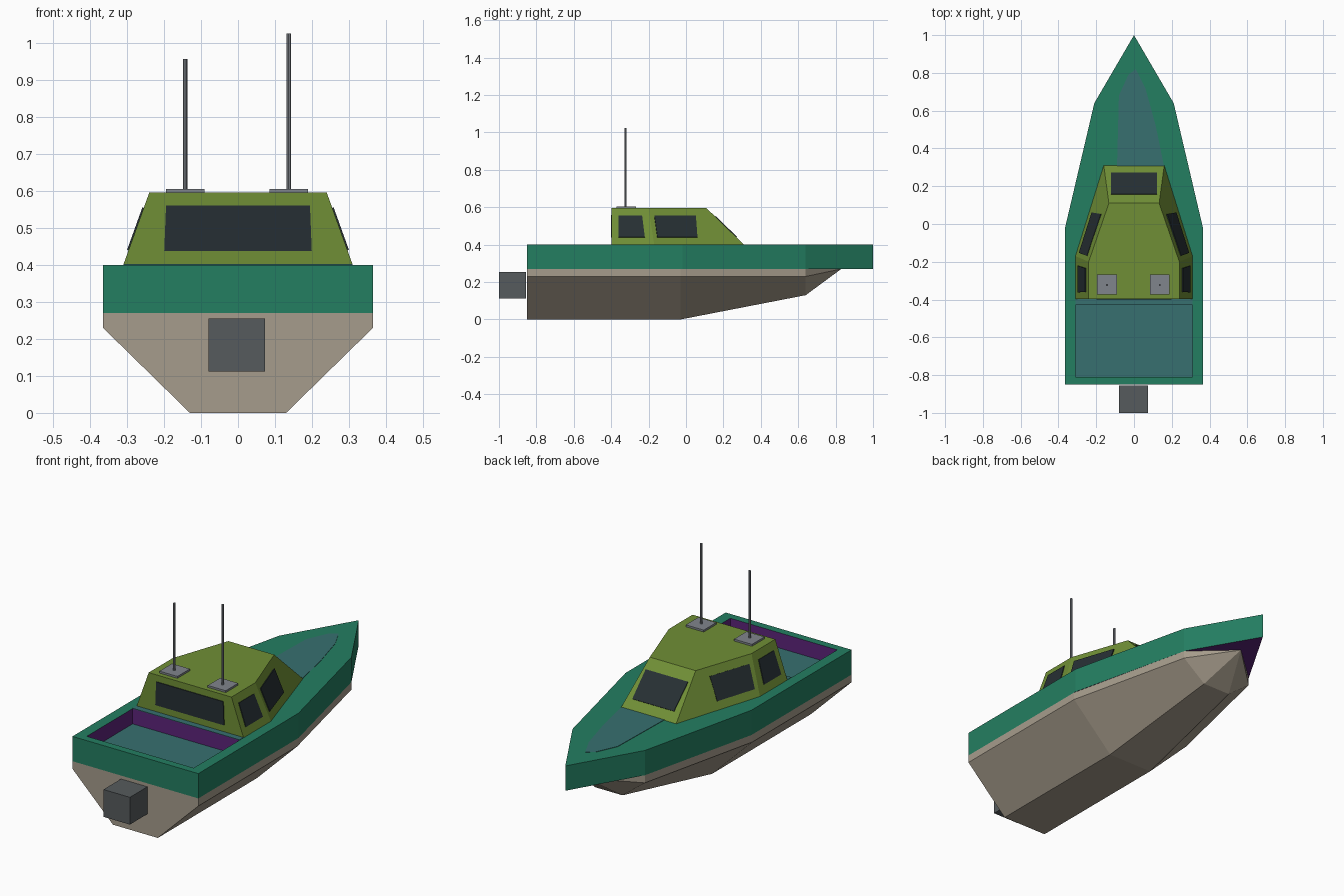
import bpy, bmesh
from mathutils import Vector

if "Cube" in bpy.data.objects:
    bpy.data.objects.remove(bpy.data.objects["Cube"])


def material(name, rgb):
    m = bpy.data.materials.new(name)
    lin = [(c / 255 / 12.92) if c < 11 else ((c / 255 + 0.055) / 1.055) ** 2.4 for c in rgb]
    m.diffuse_color = (*lin, 1)
    m.use_nodes = True
    m.node_tree.nodes["Principled BSDF"].inputs["Base Color"].default_value = m.diffuse_color
    return m


GREEN = material("sea_green", (36, 126, 97))
TAN = material("hull_tan", (166, 156, 140))
OLIVE = material("cabin_olive", (112, 143, 54))
GLASS = material("dark_glass", (38, 47, 51))
TEAL = material("deck_teal", (55, 112, 112))
PURPLE = material("cockpit_purple", (92, 36, 122))
DARK = material("motor_grey", (86, 91, 93))
GREY = material("fitting_grey", (128, 133, 140))


def build(name, verts, faces, mats, rule=None, fix=True):
    """Mesh from points and faces; rule(face) picks the material index."""
    bm = bmesh.new()
    vs = [bm.verts.new(v) for v in verts]
    for f in faces:
        bm.faces.new([vs[i] for i in f])
    if fix:
        bmesh.ops.recalc_face_normals(bm, faces=bm.faces)
    if rule:
        for f in bm.faces:
            f.material_index = rule(f)
    me = bpy.data.meshes.new(name)
    bm.to_mesh(me)
    bm.free()
    for m in mats:
        me.materials.append(m)
    ob = bpy.data.objects.new(name, me)
    bpy.context.collection.objects.link(ob)
    return ob


def prism(name, bottom, top, mat):
    """Solid between two matching loops of points."""
    n = len(bottom)
    faces = [tuple(range(n)), tuple(range(n, 2 * n))]
    faces += [(i, (i + 1) % n, n + (i + 1) % n, n + i) for i in range(n)]
    return build(name, list(bottom) + list(top), faces, [mat])


def slab(name, outline, z0, z1, mat):
    return prism(name, [(x, y, z0) for x, y in outline], [(x, y, z1) for x, y in outline], mat)


def rect(x0, x1, y0, y1):
    return [(x0, y0), (x1, y0), (x1, y1), (x0, y1)]


# Lower hull: three cross-sections closing to a point under the bow
verts, faces = [], []
for y, b, zb, w in [(-0.85, 0.13, 0, 0.365), (-0.03, 0.13, 0, 0.365), (0.64, 0.08, 0.13, 0.21)]:
    verts += [(-w, y, 0.27), (-w, y, 0.23), (-b, y, zb), (b, y, zb), (w, y, 0.23), (w, y, 0.27)]
for s in (0, 6):
    faces += [(s + i, s + (i + 1) % 6, s + 6 + (i + 1) % 6, s + 6 + i) for i in range(6)]
verts.append((0, 0.83, 0.27))
faces += [tuple(range(6))] + [(12 + i, 12 + (i + 1) % 6, 18) for i in range(6)]
build("lower_hull", verts, faces, [TAN])

# Upper hull band with foredeck and recessed cockpit
outline = [(-0.365, -0.85), (0.365, -0.85), (0.365, -0.02), (0.21, 0.64),
           (0, 1), (-0.21, 0.64), (-0.365, -0.02)]
well = rect(-0.31, 0.31, -0.81, -0.43)
verts = ([(x, y, 0.40) for x, y in outline] + [(x, y, 0.27) for x, y in outline]
         + [(x, y, 0.40) for x, y in well] + [(x, y, 0.32) for x, y in well])
faces = [(0, 1, 15, 14), (1, 2, 16, 15), (16, 2, 3, 4, 5, 6, 17), (6, 0, 14, 17)]
faces += [(i, (i + 1) % 7, 7 + (i + 1) % 7, 7 + i) for i in range(7)]
faces += [tuple(range(7, 14)), (18, 19, 20, 21)]
faces += [(14 + i, 14 + (i + 1) % 4, 18 + (i + 1) % 4, 18 + i) for i in range(4)]


def band_colour(f):
    c = f.calc_center_median()
    if f.normal.z < -0.5:
        return 1                      # underside of the bow
    if f.normal.z > 0.5:
        return 2 if c.z < 0.35 else 0  # cockpit floor / deck
    return 1 if abs(c.x) < 0.32 and -0.82 < c.y < -0.4 else 0


build("upper_hull", verts, faces, [GREEN, PURPLE, TEAL], band_colour)

# Painted deck patches
slab("foredeck_panel", [(-0.09, 0.30), (0.16, 0.30), (0.115, 0.52), (0.06, 0.72),
                        (0.01, 0.82), (-0.03, 0.79), (-0.08, 0.68)], 0.399, 0.402, TEAL)
slab("aft_deck_strip", rect(-0.31, 0.31, -0.43, -0.39), 0.399, 0.402, TEAL)

# Cabin
Z0, Z1 = 0.40, 0.595
half_base = [(0.31, -0.397), (0.31, -0.17), (0.16, 0.31)]
half_top = [(0.24, -0.397), (0.24, -0.20), (0.133, 0.11)]


def loop(half, z):
    return [(x, y, z) for x, y in half] + [(-x, y, z) for x, y in reversed(half)]


base, roof = loop(half_base, Z0), loop(half_top, Z1)
prism("cabin", base, roof, OLIVE)


def window(name, side, uv):
    """Thin glass plate on one cabin wall, corners given as wall fractions."""
    a, b = Vector(base[side]), Vector(base[(side + 1) % 6])
    c, d = Vector(roof[side]), Vector(roof[(side + 1) % 6])
    n = (b - a).cross(c - a).normalized()
    pts = [a.lerp(b, u).lerp(c.lerp(d, u), v) for u, v in uv]
    prism(name, [p - n * 0.003 for p in pts], [p + n * 0.004 for p in pts], GLASS)


aft = [(0.16, 0.2), (0.80, 0.2), (0.80, 0.79), (0.18, 0.79)]
fore = [(0.05, 0.2), (0.53, 0.2), (0.71, 0.79), (0.07, 0.79)]


def flip(uv):
    return [(1 - u, v) for u, v in uv]


window("right_aft_window", 0, aft)
window("right_fore_window", 1, fore)
window("windshield", 2, [(0.11, 0.2), (0.89, 0.2), (0.94, 0.77), (0.06, 0.77)])
window("left_fore_window", 3, flip(fore))
window("left_aft_window", 4, flip(aft))
window("rear_window", 5, [(0.164, 0.19), (0.836, 0.19), (0.885, 0.82), (0.115, 0.82)])

# Antennas on square mounts
for side, x, top in [("left", -0.143, 0.957), ("right", 0.137, 1.025)]:
    slab(side + "_antenna_mount", rect(x - 0.052, x + 0.052, -0.372, -0.268), 0.59, 0.605, GREY)
    bpy.ops.mesh.primitive_cylinder_add(vertices=8, radius=0.006, depth=top - 0.60,
                                        location=(x, -0.323, (top + 0.60) / 2))
    pole = bpy.context.object
    pole.name = side + "_antenna"
    pole.data.materials.append(GREY)

# Outboard motor block
slab("motor", rect(-0.08, 0.073, -1.0, -0.855), 0.112, 0.255, DARK)
